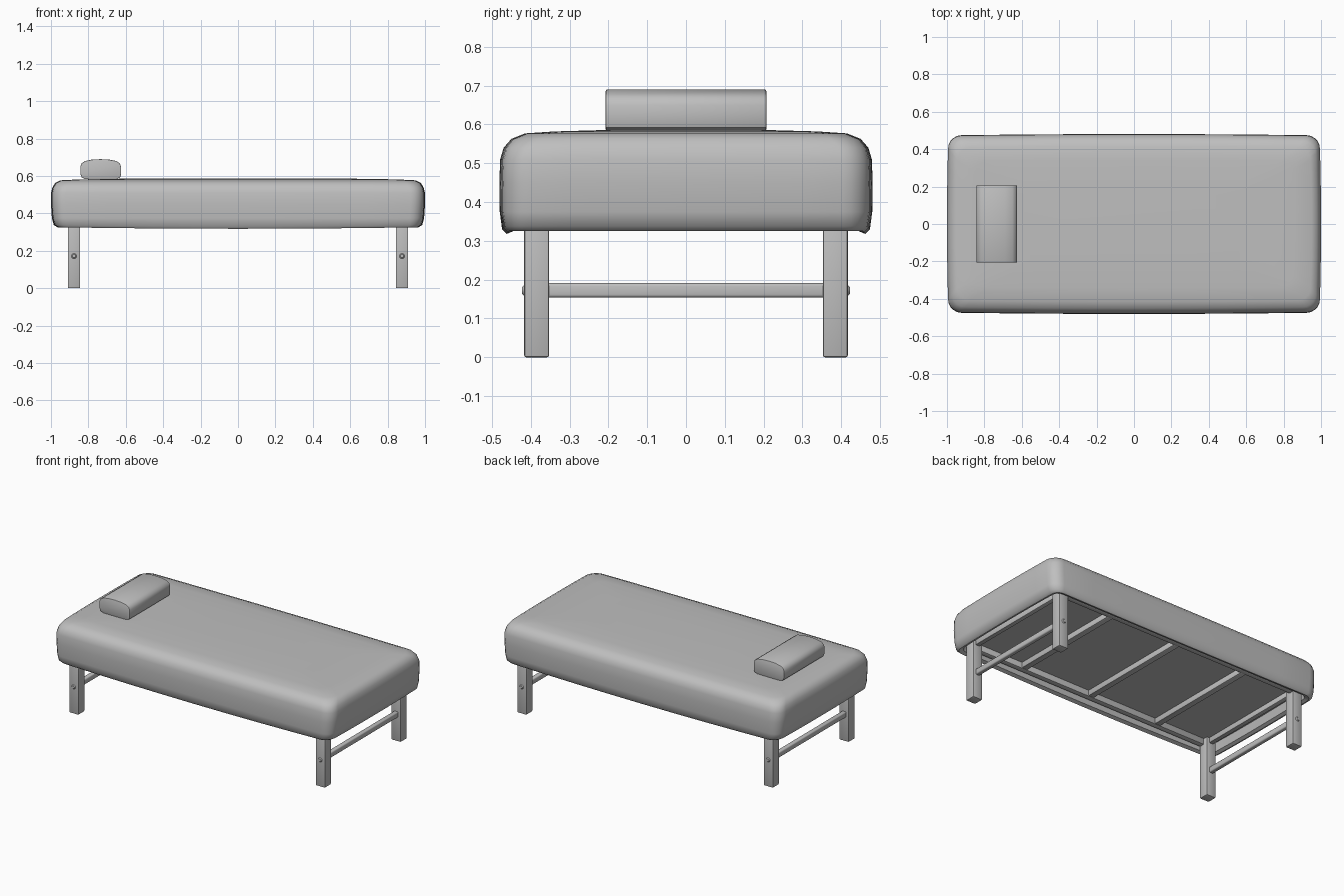
import bpy, bmesh, math

if "Cube" in bpy.data.objects:
    bpy.data.objects.remove(bpy.data.objects["Cube"])

grey = bpy.data.materials.new("plain_grey")
grey.diffuse_color = (0.52, 0.52, 0.52, 1)
grey.use_nodes = True
grey.node_tree.nodes["Principled BSDF"].inputs["Base Color"].default_value = grey.diffuse_color


def finish(bm, name, angle=35):
    bmesh.ops.recalc_face_normals(bm, faces=bm.faces)
    me = bpy.data.meshes.new(name)
    bm.to_mesh(me)
    bm.free()
    ob = bpy.data.objects.new(name, me)
    bpy.context.collection.objects.link(ob)
    me.materials.append(grey)
    bpy.ops.object.select_all(action='DESELECT')
    ob.select_set(True)
    bpy.context.view_layer.objects.active = ob
    bpy.ops.object.shade_smooth_by_angle(angle=math.radians(angle))
    return ob


def box(name, lo, hi, bevel=0.005, segments=2):
    bm = bmesh.new()
    bmesh.ops.create_cube(bm, size=1)
    for v in bm.verts:
        for i in range(3):
            v.co[i] = lo[i] if v.co[i] < 0 else hi[i]
    bmesh.ops.bevel(bm, geom=bm.edges[:], offset=bevel, segments=segments,
                    profile=0.5, affect='EDGES')
    return finish(bm, name)


def rounded_ring(bm, hx, hy, z, r, n=5, m=8):
    """Rounded rectangle with softly bowed sides and sagging long edges."""
    pts = []
    corners = [(1, 1), (-1, 1), (-1, -1), (1, -1)]
    for k, (sx, sy) in enumerate(corners):
        arc = []
        for i in range(n + 1):
            a = math.pi / 2 * (k + i / n)
            arc.append((sx * (hx - r) + r * math.cos(a),
                        sy * (hy - r) + r * math.sin(a)))
        pts += arc
        # straight run towards the next corner
        a = math.pi / 2 * (k + 1)
        nx, ny = corners[(k + 1) % 4]
        end = (nx * (hx - r) + r * math.cos(a), ny * (hy - r) + r * math.sin(a))
        x0, y0 = arc[-1]
        pts += [(x0 + (end[0] - x0) * j / m, y0 + (end[1] - y0) * j / m)
                for j in range(1, m)]
    verts = []
    for x, y in pts:
        bow_x, bow_y = 1 - (x / hx) ** 2, 1 - (y / hy) ** 2
        sag = 0.008 * bow_x if z < 0.36 else 0
        verts.append(bm.verts.new((x * (1 - 0.008 * (1 - bow_y)),
                                   y * (1 - 0.015 * (1 - bow_x)), z - sag)))
    return verts


# Cushion: stacked rounded outlines, with a shallow recess underneath
levels = [(0.935, 0.43, 0.385, 0.04), (0.945, 0.44, 0.335, 0.04),
          (0.965, 0.462, 0.326, 0.05), (0.985, 0.474, 0.338, 0.06),
          (0.995, 0.480, 0.375, 0.07), (1.0, 0.481, 0.45, 0.07),
          (1.0, 0.479, 0.51, 0.07), (0.992, 0.470, 0.54, 0.07),
          (0.978, 0.450, 0.563, 0.07), (0.95, 0.415, 0.577, 0.07),
          (0.85, 0.34, 0.582, 0.06), (0.60, 0.20, 0.586, 0.05)]
bm = bmesh.new()
rings = [rounded_ring(bm, *lv) for lv in levels]
for a, b in zip(rings, rings[1:]):
    for i in range(len(a)):
        j = (i + 1) % len(a)
        bm.faces.new((a[i], a[j], b[j], b[i]))
bm.faces.new(rings[0])
bm.faces.new(rings[-1])
finish(bm, "cushion", 50)

# Pillow: soft profile extruded across the bed
profile = [(-.815, .583), (-.65, .583), (-.63, .592), (-.625, .61), (-.625, .65),
           (-.632, .668), (-.65, .680), (-.69, .688), (-.735, .690), (-.78, .688),
           (-.818, .680), (-.836, .668), (-.843, .65), (-.843, .61), (-.835, .592)]
bm = bmesh.new()
face = bm.faces.new([bm.verts.new((x, -0.207, z)) for x, z in profile])
ext = bmesh.ops.extrude_face_region(bm, geom=[face])
for v in ext["geom"]:
    if isinstance(v, bmesh.types.BMVert):
        v.co.y = 0.207
caps = [e for e in bm.edges if abs(e.verts[0].co.y - e.verts[1].co.y) < 1e-5]
bmesh.ops.bevel(bm, geom=caps, offset=0.004, segments=2, profile=0.5, affect='EDGES')
finish(bm, "pillow", 40)

# Legs with small round plugs on the outer faces
for sx in (-1, 1):
    for sy in (-1, 1):
        x, y = 0.877 * sx, 0.385 * sy
        box("leg", (x - .033, y - .032, 0), (x + .033, y + .032, 0.385))
        bm = bmesh.new()
        bmesh.ops.create_cone(bm, cap_ends=True, segments=16, radius1=0.017,
                              radius2=0.009, depth=0.008)
        for v in bm.verts:
            cx, cy, cz = v.co
            v.co = (x + cx, sy * (0.418 + cz), 0.172 + cy)
        finish(bm, "leg_plug")
    # Rung joining the legs at each end
    x = 0.877 * sx
    box("rung", (x - .015, -.36, .154), (x + .015, .36, .191), 0.008, 3)
    box("end_rail", (x - .015, -.36, .350), (x + .015, .36, .386))

# Frame under the cushion
for sy in (-1, 1):
    box("side_rail", (-.85, sy * .40 - .018, .345), (.85, sy * .40 + .018, .386))
for x in (-0.5, 0, 0.5):
    box("slat", (x - .02, -.39, .348), (x + .02, .39, .386))
